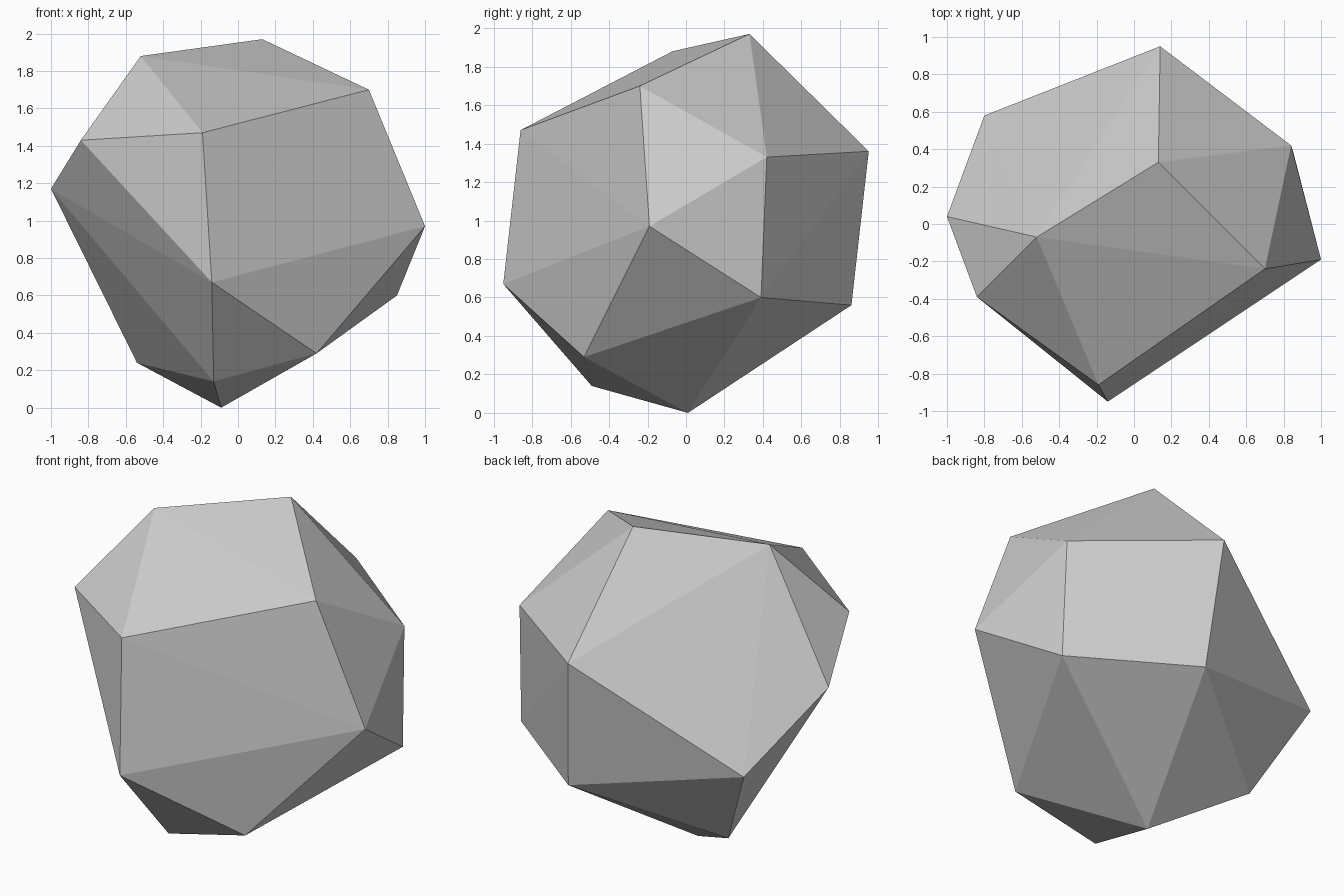
import bpy
import bmesh

# Remove the default object only
default_object = bpy.data.objects.get("Cube")
if default_object is not None:
    bpy.data.objects.remove(default_object, do_unlink=True)


def flat_material(name, colour):
    """Make a plain material that shows the same in viewport and render."""
    material = bpy.data.materials.new(name)
    material.use_nodes = True
    material.diffuse_color = colour
    shader = next(node for node in material.node_tree.nodes
                  if node.type == "BSDF_PRINCIPLED")
    shader.inputs["Base Color"].default_value = colour
    return material


def hull_object(name, corners, material):
    """Wrap a faceted convex skin around a set of corner points."""
    bm = bmesh.new()
    for corner in corners:
        bm.verts.new(corner)
    result = bmesh.ops.convex_hull(bm, input=list(bm.verts))
    # Drop any point that ended up inside the skin
    inside = [item for item in result["geom_interior"]
              if isinstance(item, bmesh.types.BMVert)]
    if inside:
        bmesh.ops.delete(bm, geom=inside, context="VERTS")
    bmesh.ops.recalc_face_normals(bm, faces=list(bm.faces))
    for face in bm.faces:
        face.smooth = False
    mesh = bpy.data.meshes.new(name)
    bm.to_mesh(mesh)
    bm.free()
    mesh.materials.append(material)
    rock = bpy.data.objects.new(name, mesh)
    bpy.context.scene.collection.objects.link(rock)
    return rock


# Corners of the boulder, from the crown down to the foot
crown = [(.13, .33, 1.97), (-.52, -.07, 1.88), (.7, -.24, 1.7)]
shoulder = [(-.19, -.86, 1.47), (-.84, -.39, 1.43), (.14, .95, 1.36),
            (.84, .42, 1.33), (-1, .04, 1.17), (1, -.19, .97)]
flank = [(-.8, .58, .77), (-.14, -.95, .67), (.85, .39, .6),
         (.2, .86, .56)]
foot = [(.42, -.53, .29), (-.54, .36, .24), (-.13, -.49, .14),
        (-.09, .01, 0)]

# Single faceted boulder in plain grey stone
stone = flat_material("grey stone", (.6, .6, .6, 1))
hull_object("boulder", crown + shoulder + flank + foot, stone)
